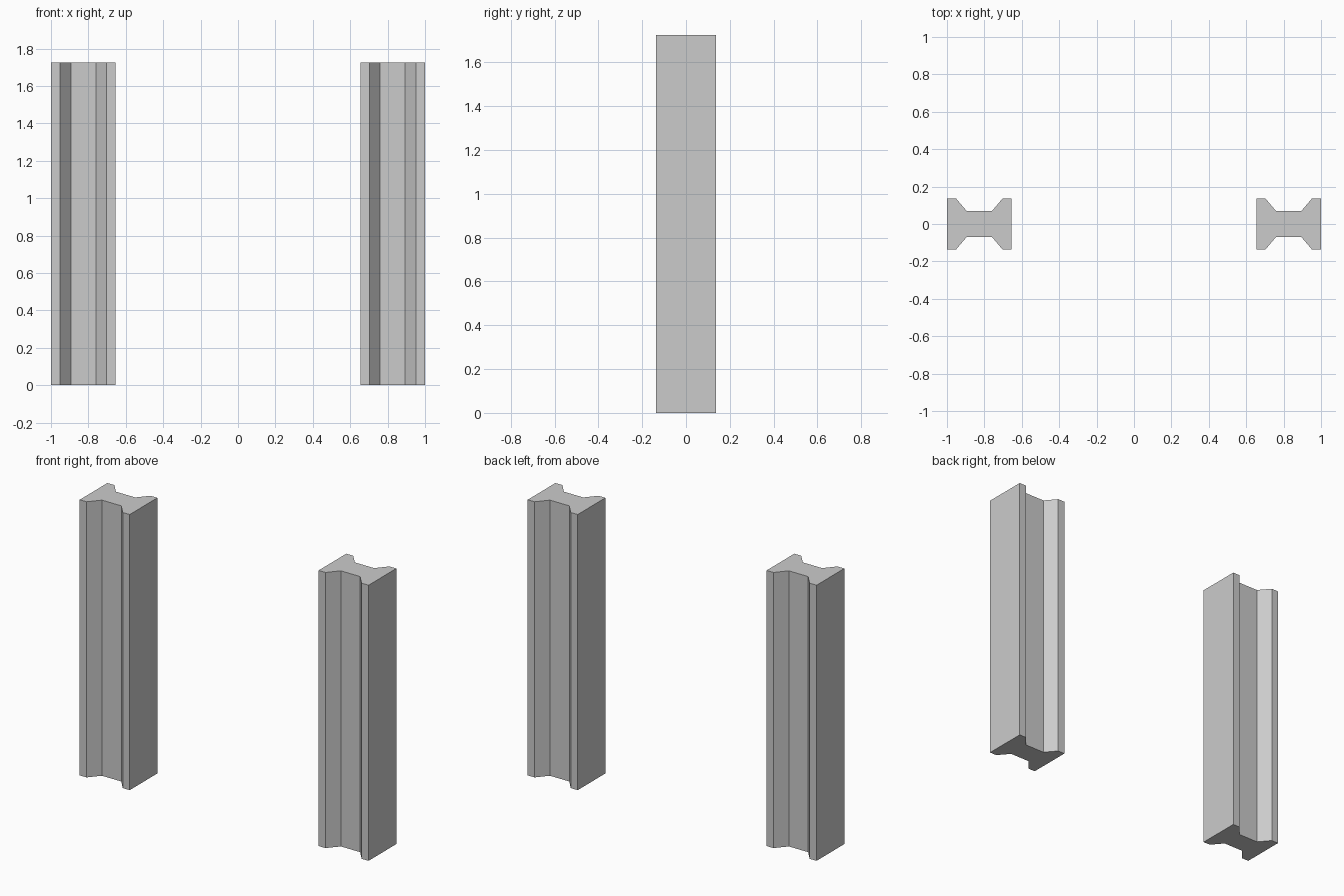
import bpy
import bmesh

if "Cube" in bpy.data.objects:
    bpy.data.objects.remove(bpy.data.objects["Cube"])

HEIGHT = 1.725
CENTRE_X = 0.827

# One quarter of the notched post section: flange edge, chamfer, web
quarter = [(0.173, 0.137), (0.125, 0.137), (0.067, 0.069)]
half = quarter + [(-x, y) for x, y in reversed(quarter)]
section = half + [(x, -y) for x, y in reversed(half)]


def make_post(name, cx):
    bm = bmesh.new()
    base = bm.faces.new([bm.verts.new((cx + x, y, 0)) for x, y in section])
    top = bmesh.ops.extrude_face_region(bm, geom=[base], use_keep_orig=True)["geom"]
    verts = [v for v in top if isinstance(v, bmesh.types.BMVert)]
    bmesh.ops.translate(bm, verts=verts, vec=(0, 0, HEIGHT))
    bmesh.ops.recalc_face_normals(bm, faces=bm.faces)
    mesh = bpy.data.meshes.new(name)
    bm.to_mesh(mesh)
    bm.free()
    bpy.context.collection.objects.link(bpy.data.objects.new(name, mesh))


# Pair of matching posts
make_post("left_post", -CENTRE_X)
make_post("right_post", CENTRE_X)
